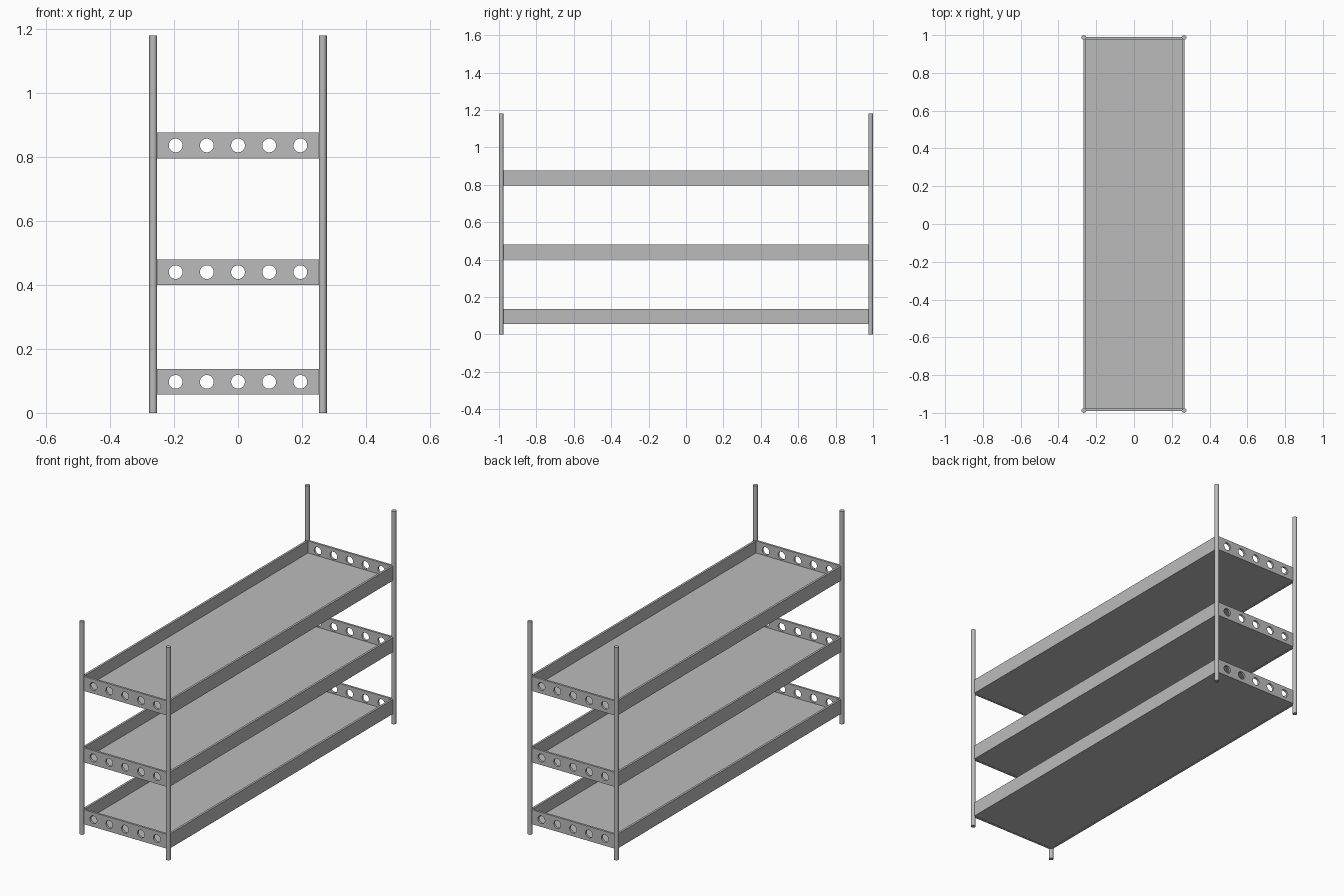
import bpy
import math

old = bpy.data.objects.get("Cube")
if old:
    bpy.data.objects.remove(old, do_unlink=True)

# Overall sizes
POST_R, POST_H = 0.0125, 1.18
POST_X, POST_Y = 0.265, 0.9875
OUT_X, OUT_Y = 0.267, 0.989      # outer faces of the trays
WALL, RIM_H = 0.012, 0.08
HOLE_R, HOLE_STEP = 0.0215, 0.0975
TRAY_Z = {"lower": 0.057, "middle": 0.40, "upper": 0.796}

grey = bpy.data.materials.new("grey metal")
grey.use_nodes = True
colour = (0.5, 0.5, 0.5, 1)
grey.diffuse_color = colour
grey.node_tree.nodes["Principled BSDF"].inputs["Base Color"].default_value = colour


def finish(obj, name):
    obj.name = name
    obj.data.name = name
    obj.data.materials.clear()
    obj.data.materials.append(grey)
    return obj


def box(name, size, centre):
    bpy.ops.mesh.primitive_cube_add(size=1, location=centre)
    obj = bpy.context.object
    obj.scale = size
    bpy.ops.object.transform_apply(location=False, rotation=False, scale=True)
    return finish(obj, name)


def add_loop(curve, points):
    spline = curve.splines.new("POLY")
    spline.points.add(len(points) - 1)
    for p, (x, y) in zip(spline.points, points):
        p.co = (x, y, 0, 1)
    spline.use_cyclic_u = True


def perforated_panel(name, y, z):
    """Upright end panel: a filled outline with five round holes."""
    curve = bpy.data.curves.new(name, "CURVE")
    curve.dimensions = "2D"
    curve.fill_mode = "BOTH"
    curve.extrude = WALL / 2
    w, h = OUT_X, RIM_H / 2
    add_loop(curve, [(-w, -h), (w, -h), (w, h), (-w, h)])
    steps = [math.tau * k / 32 for k in range(32)]
    for i in range(-2, 3):
        add_loop(curve, [(i * HOLE_STEP + HOLE_R * math.cos(a),
                          HOLE_R * math.sin(a)) for a in steps])
    obj = bpy.data.objects.new(name, curve)
    bpy.context.collection.objects.link(obj)
    obj.location = (0, y, z)
    obj.rotation_euler.x = math.pi / 2
    bpy.ops.object.select_all(action="DESELECT")
    obj.select_set(True)
    bpy.context.view_layer.objects.active = obj
    bpy.ops.object.convert(target="MESH")
    obj = bpy.context.object
    bpy.ops.object.shade_smooth_by_angle(angle=math.radians(30))
    return finish(obj, name)


# Corner posts
for side, sx in (("left", 1), ("right", -1)):
    for end, sy in (("front", -1), ("back", 1)):
        bpy.ops.mesh.primitive_cylinder_add(
            vertices=24, radius=POST_R, depth=POST_H,
            location=(sx * POST_X, sy * POST_Y, POST_H / 2))
        bpy.ops.object.shade_smooth_by_angle(angle=math.radians(30))
        finish(bpy.context.object, f"{end}_{side}_post")

# Shelf trays: floor, two plain sides, two perforated ends
for level, z in TRAY_Z.items():
    mid = z + RIM_H / 2
    box(f"{level}_shelf_floor",
        (2 * (OUT_X - WALL), 2 * (OUT_Y - WALL), WALL),
        (0, 0, z + WALL / 2 + 0.001))
    for side, sx in (("left", 1), ("right", -1)):
        box(f"{level}_{side}_rim", (WALL, 2 * (OUT_Y - WALL), RIM_H),
            (sx * (OUT_X - WALL / 2), 0, mid))
    for end, sy in (("front", -1), ("back", 1)):
        perforated_panel(f"{level}_{end}_panel", sy * (OUT_Y - WALL / 2), mid)
